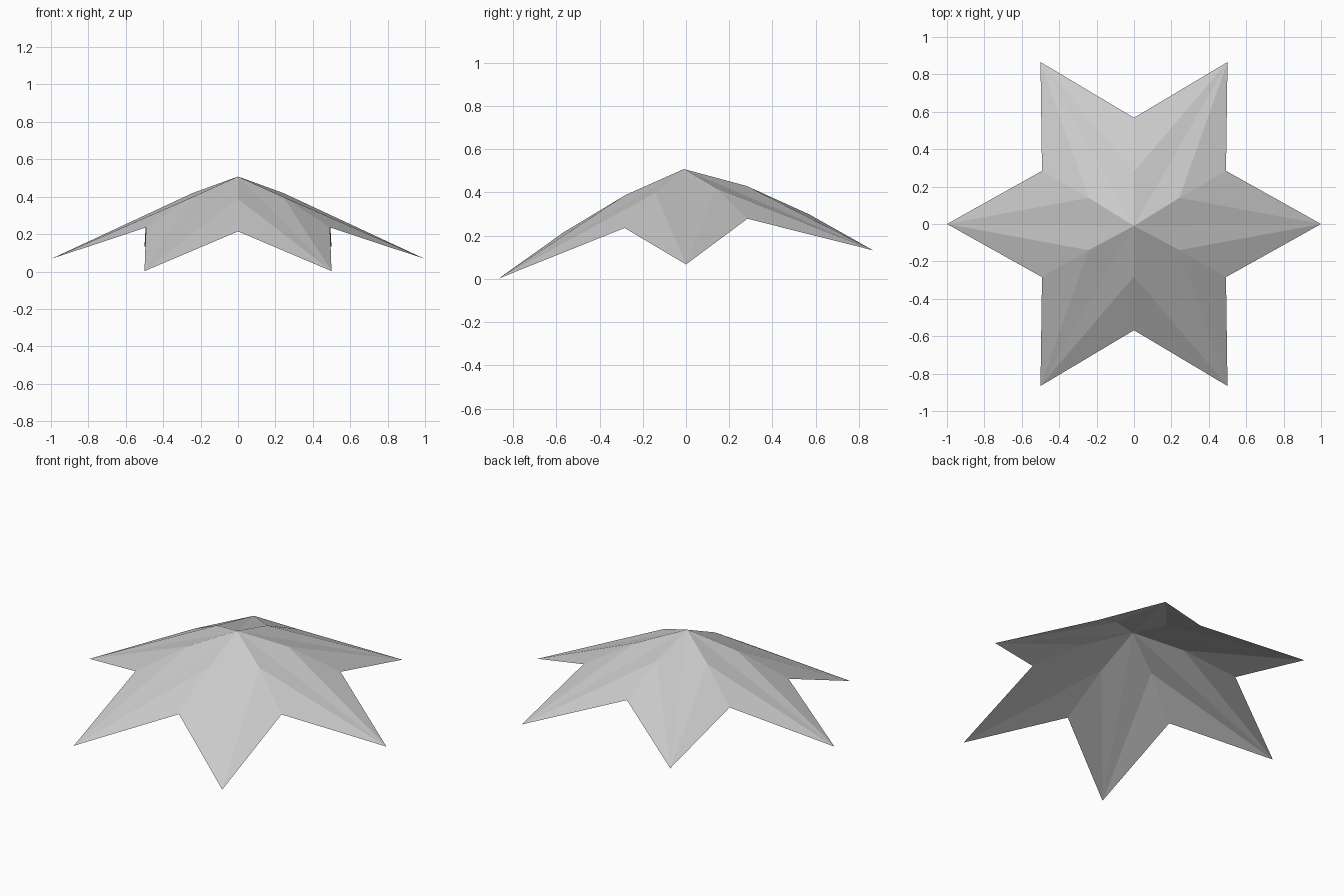
import bpy
import bmesh
from math import cos, sin, pi

if "Cube" in bpy.data.objects:
    bpy.data.objects.remove(bpy.data.objects["Cube"], do_unlink=True)

ARMS = 6
TILT = 0.075          # rise of the canopy towards the back
APEX_Z = 0.508
TIP = (1.0, 0.067)    # radius, height
NOTCH = (0.568, 0.257)
BULGE = (0.28, 0.409)


def grey_material():
    mat = bpy.data.materials.new("light_grey")
    mat.use_nodes = True
    colour = (0.6, 0.6, 0.6, 1.0)
    mat.diffuse_color = colour
    mat.node_tree.nodes["Principled BSDF"].inputs["Base Color"].default_value = colour
    return mat


def ring(bm, profile, offset):
    """One vertex per arm at a radius and height, following the tilt."""
    radius, height = profile
    verts = []
    for i in range(ARMS):
        angle = 2 * pi * (i + offset) / ARMS
        x, y = radius * cos(angle), radius * sin(angle)
        verts.append(bm.verts.new((x, y, height + TILT * y)))
    return verts


# Star canopy: a thin sheet with straight ribs and gently bulging panels
bm = bmesh.new()
apex = bm.verts.new((0, -0.01, APEX_Z))
tips = ring(bm, TIP, 0)
notches = ring(bm, NOTCH, 0.5)
bulges = ring(bm, BULGE, 0.5)

for i in range(ARMS):
    left, right = tips[i], tips[(i + 1) % ARMS]
    mid, notch = bulges[i], notches[i]
    bm.faces.new((apex, left, mid))
    bm.faces.new((left, notch, mid))
    bm.faces.new((notch, right, mid))
    bm.faces.new((right, apex, mid))

mesh = bpy.data.meshes.new("star_canopy")
bm.to_mesh(mesh)
bm.free()
mesh.materials.append(grey_material())
canopy = bpy.data.objects.new("star_canopy", mesh)
bpy.context.collection.objects.link(canopy)
